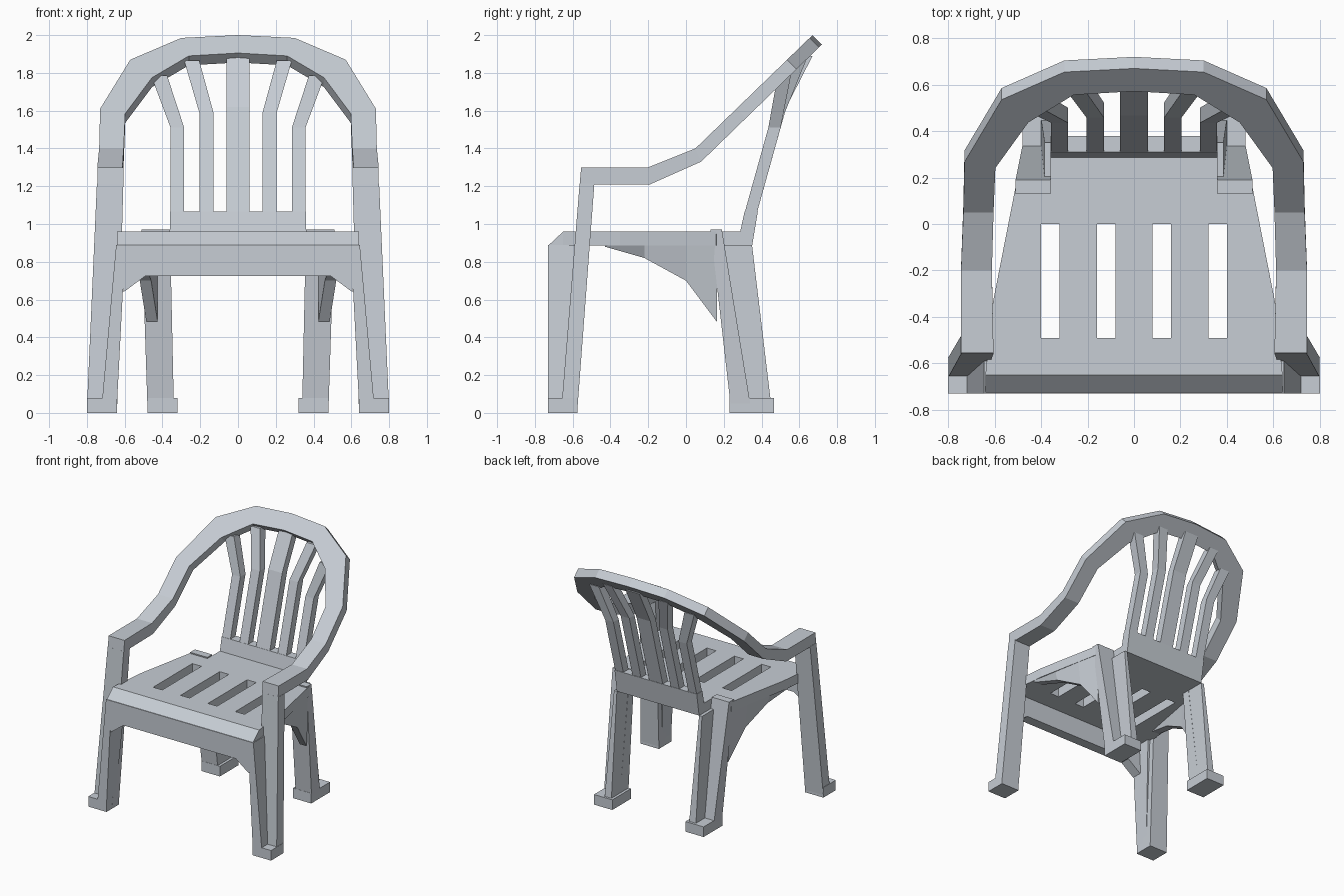
import bpy, bmesh

cube = bpy.data.objects.get("Cube")
if cube:
    bpy.data.objects.remove(cube, do_unlink=True)

COLOR = (0.57, 0.61, 0.66, 1.0)
plastic = bpy.data.materials.new("pale_grey_plastic")
plastic.use_nodes = True
plastic.diffuse_color = COLOR
bsdf = plastic.node_tree.nodes["Principled BSDF"]
bsdf.inputs["Base Color"].default_value = COLOR
bsdf.inputs["Roughness"].default_value = 0.6


def loft(name, rings, mirror=False):
    """Skin matching cross-sections into a closed solid."""
    bm = bmesh.new()
    loops = [[bm.verts.new(p) for p in ring] for ring in rings]
    n = len(loops[0])
    for a, b in zip(loops, loops[1:]):
        for i in range(n):
            j = (i + 1) % n
            bm.faces.new((a[i], a[j], b[j], b[i]))
    bm.faces.new(loops[0])
    bm.faces.new(loops[-1])
    bmesh.ops.recalc_face_normals(bm, faces=bm.faces)
    mesh = bpy.data.meshes.new(name)
    bm.to_mesh(mesh)
    bm.free()
    mesh.materials.append(plastic)
    obj = bpy.data.objects.new(name, mesh)
    bpy.context.collection.objects.link(obj)
    if mirror:
        obj.modifiers.new("mirror", "MIRROR")
    return obj


def rect(x0, x1, y0, y1, z):
    return [(x0, y0, z), (x1, y0, z), (x1, y1, z), (x0, y1, z)]


def both_sides(half):
    """Close a right-hand outline with its reflection."""
    return half + [(-x, y) for x, y in reversed(half)]


# Seat with four slots
outline = both_sides([(0.64, -0.65), (0.61, -0.35), (0.51, 0.16), (0.36, 0.19), (0.36, 0.30)])
seat = loft("seat", [[(x, y, z) for x, y in outline] for z in (0.885, 0.96)])
for x in (-0.36, -0.12, 0.12, 0.36):
    cutter = loft("slot_cutter", [rect(x - 0.04, x + 0.04, -0.49, 0, z) for z in (0.8, 1.05)])
    cutter.hide_render = True
    cut = seat.modifiers.new("slot", "BOOLEAN")
    cut.operation = "DIFFERENCE"
    cut.solver = "EXACT"
    cut.object = cutter
    bpy.context.view_layer.objects.active = seat
    bpy.ops.object.modifier_apply(modifier=cut.name)
    bpy.data.objects.remove(cutter, do_unlink=True)

# Sloped front lip and arched apron below it
lip = [(-0.73, 0.885), (-0.65, 0.96), (-0.65, 0.885)]
loft("seat_front_lip", [[(x, y, z) for y, z in lip] for x in (-0.64, 0.64)])
apron = both_sides([(0.645, 0.89), (0.605, 0.64), (0.49, 0.725)])
loft("front_apron", [[(x, y, z) for x, z in apron] for y in (-0.73, -0.65)])

# Front legs: outer post, inner forward rib and foot
loft("front_leg", [rect(0.64, 0.80, -0.66, -0.575, 0.02),
                   rect(0.607, 0.747, -0.563, -0.485, 1.215)], True)
loft("front_leg_rib", [rect(0.64, 0.72, -0.73, -0.62, 0.06),
                       rect(0.597, 0.645, -0.73, -0.55, 0.89)], True)
loft("front_foot", [rect(0.64, 0.80, -0.73, -0.575, z) for z in (0, 0.08)], True)

# Rear legs: outer post, inner backward rib and foot
loft("rear_leg", [rect(0.34, 0.48, 0.235, 0.34, 0.05),
                  rect(0.36, 0.51, 0.13, 0.19, 0.97)], True)
loft("rear_leg_rib", [rect(0.34, 0.40, 0.30, 0.45, 0.05),
                      rect(0.36, 0.385, 0.17, 0.35, 0.885)], True)
loft("rear_foot", [rect(0.32, 0.48, 0.23, 0.465, z) for z in (0, 0.08)], True)

# Curved gusset between seat side and rear leg
gusset = []
for y, low, x in ((-0.43, 0.88, 0.62), (-0.22, 0.82, 0.58), (0, 0.70, 0.54), (0.165, 0.48, 0.505)):
    gusset.append([(x, y, 0.89), (x - 0.02, y, low), (x - 0.08, y, low), (x - 0.08, y, 0.89)])
loft("side_gusset", gusset, True)


# Arm and back hoop: front outer, front inner, back inner, back outer corners
def hoop_ring(xo, zo, xi, zi):
    yo, yi = [0.05 + (z - 1.40) * 1.033 for z in (zo, zi)]
    return [(xo, yo, zo), (xi, yi, zi), (xi, yi + 0.05, zi - 0.05), (xo, yo + 0.05, zo - 0.05)]


def arm_ring(xo, xi, y, z, dy, dz):
    return [(xo, y, z), (xi, y, z), (xi, y + dy, z - dz), (xo, y + dy, z - dz)]


half = [
    arm_ring(0.745, 0.605, -0.555, 1.30, -0.008, 0.09),
    arm_ring(0.745, 0.612, -0.20, 1.30, 0.01, 0.09),
    arm_ring(0.735, 0.605, 0.05, 1.40, 0.03, 0.07),
    hoop_ring(0.73, 1.61, 0.597, 1.585),
    hoop_ring(0.57, 1.87, 0.455, 1.775),
    hoop_ring(0.30, 1.985, 0.26, 1.89),
]
other = [[(-x, y, z) for x, y, z in ring] for ring in reversed(half)]
loft("arm_and_back_hoop", half + [hoop_ring(0, 2.0, 0, 1.905)] + other)

# Lower back rail
rail = [(0.285, 0.885), (0.287, 0.96), (0.31, 1.065), (0.38, 1.065), (0.35, 0.885)]
loft("back_rail", [[(x, y, z) for y, z in rail] for x in (-0.36, 0.36)])


# Back slats, bent where they fan out to the hoop
def slat(name, x0, x1, bend, top0, top1, top_y, top_z, mirror):
    bend_y = 0.31 + (bend - 1.06) * 0.28
    loft(name, [rect(x0, x1, 0.305, 0.37, 1.04),
                rect(x0, x1, bend_y, bend_y + 0.065, bend),
                rect(top0, top1, top_y, top_y + 0.07, top_z)], mirror)


slat("centre_slat", -0.06, 0.06, 1.62, -0.06, 0.06, 0.60, 1.89, False)
slat("inner_slat", 0.13, 0.205, 1.59, 0.205, 0.285, 0.565, 1.865, True)
slat("outer_slat", 0.285, 0.357, 1.51, 0.375, 0.46, 0.485, 1.785, True)
